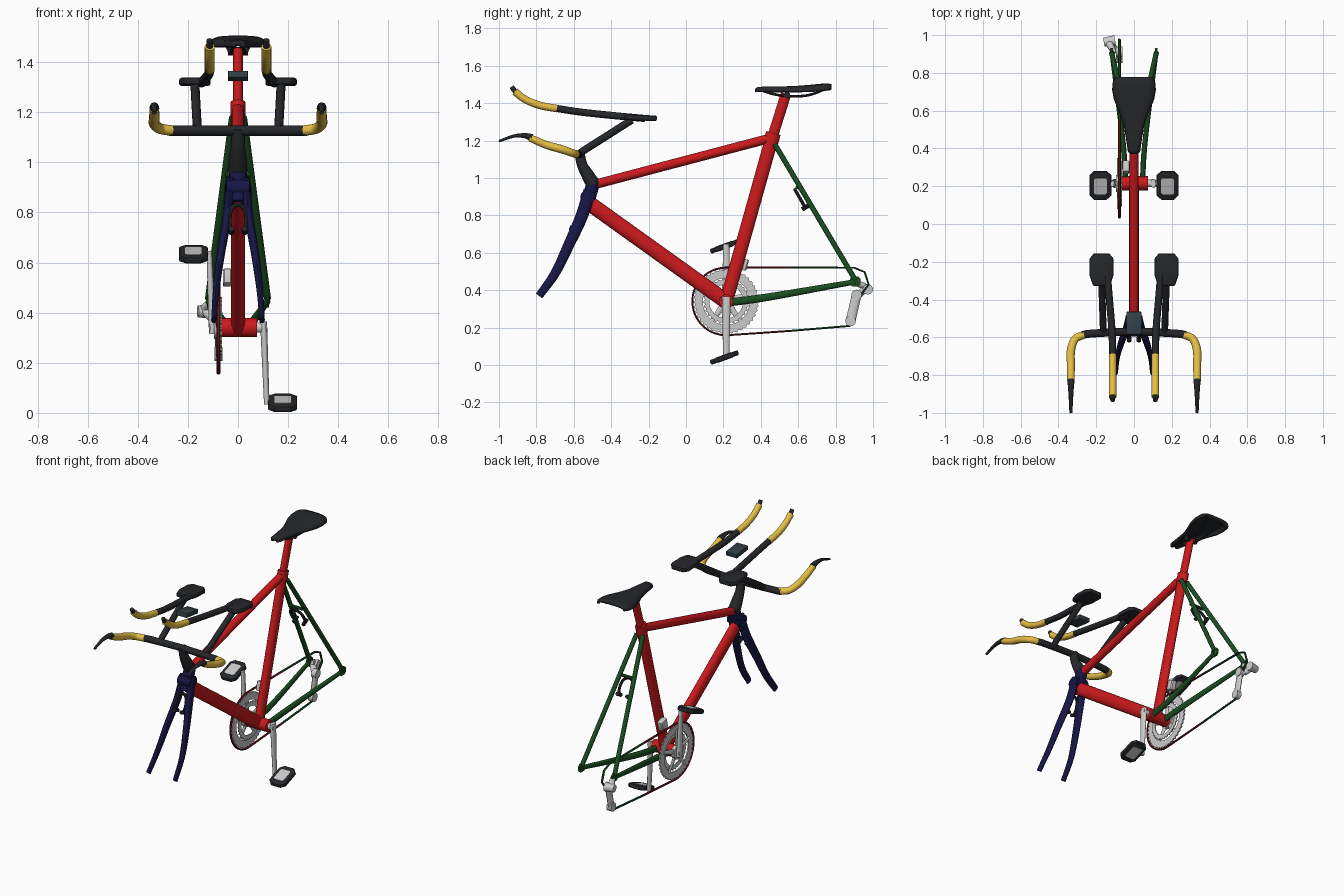
import bpy, bmesh, math
from mathutils import Vector, Matrix

if "Cube" in bpy.data.objects:
    bpy.data.objects.remove(bpy.data.objects["Cube"])

def material(name, rgb):
    m = bpy.data.materials.new(name)
    m.diffuse_color = (*rgb, 1)
    m.use_nodes = True
    m.node_tree.nodes["Principled BSDF"].inputs["Base Color"].default_value = m.diffuse_color
    return m

RED = material("red", (0.60, 0.01, 0.012))
GREEN = material("green", (0.01, 0.075, 0.015))
NAVY = material("navy", (0.008, 0.008, 0.06))
BLACK = material("black", (0.018, 0.02, 0.023))
YELLOW = material("yellow", (0.80, 0.52, 0.06))
SLATE = material("slate", (0.03, 0.05, 0.06))
CHAIN_RED = material("chain_red", (0.16, 0.012, 0.012))
GREY = None

def finish(name, bm, mat, mirror=False, bevel=0):
    bmesh.ops.recalc_face_normals(bm, faces=bm.faces)
    if bevel:
        bmesh.ops.bevel(bm, geom=[e for e in bm.edges if e.calc_face_angle(0) > 0.9],
                        offset=bevel, segments=2, affect='EDGES', profile=0.5)
    me = bpy.data.meshes.new(name)
    bm.to_mesh(me)
    bm.free()
    me.shade_smooth()
    me.set_sharp_from_angle(angle=math.radians(40))
    if mat:
        me.materials.append(mat)
    ob = bpy.data.objects.new(name, me)
    bpy.context.collection.objects.link(ob)
    if mirror:
        mod = ob.modifiers.new("mirror", 'MIRROR')
        mod.use_mirror_merge = False
    return ob

def tube(name, pts, radii, mat, mirror=False, ref=(1, 0, 0), sides=16, smooth=True):
    """Sweep an ellipse along a path; a radius is a number or (along ref, across ref)."""
    if not isinstance(radii, list):
        radii = [radii] * len(pts)
    rows = [Vector((*p, *(r if isinstance(r, tuple) else (r, r)))) for p, r in zip(pts, radii)]
    if smooth and len(rows) > 2:
        q = [2 * rows[0] - rows[1]] + rows + [2 * rows[-1] - rows[-2]]
        rows = []
        for a, b, c, d in zip(q, q[1:], q[2:], q[3:]):
            for k in range(6):
                t = k / 6
                rows.append(0.5 * (2 * b + (c - a) * t + (2 * a - 5 * b + 4 * c - d) * t * t
                                   + (3 * b - a - 3 * c + d) * t ** 3))
        rows.append(q[-2])
    bm = bmesh.new()
    rings = []
    for i, r in enumerate(rows):
        p = Vector(r[:3])
        t = (Vector(rows[min(i + 1, len(rows) - 1)][:3]) - Vector(rows[max(i - 1, 0)][:3])).normalized()
        s = Vector(ref)
        s = (s - t * s.dot(t)).normalized()
        n = t.cross(s)
        rings.append([bm.verts.new(p + s * (r[3] * math.cos(u)) + n * (r[4] * math.sin(u)))
                      for u in (2 * math.pi * k / sides for k in range(sides))])
    for a, b in zip(rings, rings[1:]):
        for k in range(sides):
            bm.faces.new((a[k], a[k - 1], b[k - 1], b[k]))
    bm.faces.new(rings[0])
    bm.faces.new(rings[-1])
    return finish(name, bm, mat, mirror)

def plate(name, outline, depth, mat, loc, rot=Matrix(), mirror=False, bevel=0):
    """Extrude an xy outline, centred on its thickness, then place it."""
    bm = bmesh.new()
    f = bm.faces.new([bm.verts.new((x, y, -depth / 2)) for x, y in outline])
    ext = bmesh.ops.extrude_face_region(bm, geom=[f])
    bmesh.ops.translate(bm, vec=(0, 0, depth), verts=[v for v in ext['geom'] if isinstance(v, bmesh.types.BMVert)])
    bm.transform(Matrix.Translation(loc) @ rot.to_4x4())
    return finish(name, bm, mat, mirror, bevel)

def octagon(a, b, c):
    return [(a, -b + c), (a, b - c), (a - c, b), (c - a, b), (-a, b - c), (-a, c - b), (c - a, -b), (a - c, -b)]

def ring(name, x, r_in, r_out, depth, teeth=0):
    """Flat ring standing in the yz plane around the crank axle."""
    n = teeth * 4 if teeth else 48
    bm = bmesh.new()
    loops = []
    for xx, outer in ((x - depth / 2, 0), (x - depth / 2, 1), (x + depth / 2, 1), (x + depth / 2, 0)):
        loop = []
        for k in range(n):
            r = r_out - (0.007 if teeth and k % 4 > 1 else 0) if outer else r_in
            u = 2 * math.pi * k / n
            loop.append(bm.verts.new((xx, BB[1] + r * math.cos(u), BB[2] + r * math.sin(u))))
        loops.append(loop)
    for a, b in zip(loops, loops[1:] + loops[:1]):
        for k in range(n):
            bm.faces.new((a[k - 1], a[k], b[k], b[k - 1]))
    return finish(name, bm, GREY)

BB = (0, 0.215, 0.34)
SEAT = (0, 0.46, 1.215)
rotx = lambda deg: Matrix.Rotation(math.radians(deg), 3, 'X')

# Main frame
tube("seat_tube", [BB, SEAT], (0.025, 0.036), RED)
tube("seat_post", [(0, 0.45, 1.18), (0, 0.535, 1.45)], (0.02, 0.028), RED)
tube("seat_clamp", [(0, 0.452, 1.185), (0, 0.467, 1.24)], (0.03, 0.04), RED)
tube("top_tube", [(0, -0.49, 0.965), SEAT], 0.025, RED)
tube("down_tube", [(0, -0.525, 0.87), BB], (0.027, 0.041), RED)
tube("bottom_bracket", [(-0.075, *BB[1:]), (0.075, *BB[1:])], 0.038, RED, ref=(0, 0, 1), sides=24)
tube("head_tube", [(0, -0.535, 0.84), (0, -0.492, 0.985)], 0.036, NAVY)

# Rear triangle
tube("seat_stay", [(0.022, 0.475, 1.18), (0.118, 0.905, 0.455)], 0.014, GREEN, True)
tube("chain_stay", [(0.045, 0.235, 0.335), (0.06, 0.45, 0.365), (0.118, 0.905, 0.445)],
     [(0.014, 0.021), (0.014, 0.02), (0.011, 0.014)], GREEN, True)
yz = Matrix(((0, 0, 1), (1, 0, 0), (0, 1, 0)))
plate("dropout", octagon(0.028, 0.026, 0.012), 0.012, GREEN, (0.118, 0.905, 0.447), yz, True)

# Fork
tube("fork_blade", [(0.03, -0.515, 0.93), (0.042, -0.56, 0.79), (0.068, -0.63, 0.635), (0.087, -0.70, 0.49), (0.096, -0.785, 0.37)],
     [(0.018, 0.034), (0.018, 0.033), (0.016, 0.029), (0.013, 0.025), (0.011, 0.021)], NAVY, True)
tube("fork_crown", [(-0.045, -0.525, 0.90), (0.045, -0.525, 0.90)], (0.035, 0.04), NAVY, ref=(0, 0, 1))

# Brakes
def brake(name, y, z, w, h, tilt):
    m = rotx(tilt)
    put = lambda x, dy, dz: Vector((0, y, z)) + m @ Vector((x, dy, dz))
    tube(name + "_caliper", [put(-w * .8, 0, -h), put(-w, 0, -h * .3), put(-w * .8, 0, h * .6), put(0, 0, h),
                             put(w * .8, 0, h * .6), put(w, 0, -h * .3), put(w * .8, 0, -h)], 0.009, BLACK, ref=(0, 1, 0), sides=8)
    tube(name + "_pad", [put(w * .75, -0.02, -h), put(w * .75, 0.025, -h)], 0.012, BLACK, True, sides=8)

brake("front_brake", -0.585, 0.78, 0.035, 0.055, -20)
brake("rear_brake", 0.61, 0.89, 0.046, 0.055, 30)
tube("rear_brake_bridge", [(-0.05, 0.595, 0.95), (0.05, 0.595, 0.95)], 0.01, GREEN, ref=(0, 0, 1), sides=8)

# Stem and base handlebar
tube("stem", [(0, -0.495, 0.965), (0, -0.525, 1.015), (0, -0.555, 1.07), (0, -0.57, 1.135)], [0.038, 0.034, 0.028, 0.027], BLACK)
tube("handlebar", [(-0.275, -0.588, 1.127), (-0.22, -0.58, 1.127), (0, -0.57, 1.127), (0.22, -0.58, 1.127), (0.275, -0.588, 1.127)],
     0.021, BLACK, ref=(0, 0, 1))
tube("handlebar_grip", [(0.265, -0.586, 1.127), (0.312, -0.61, 1.135), (0.334, -0.67, 1.155), (0.334, -0.75, 1.178), (0.334, -0.835, 1.215)],
     [0.021, 0.021, 0.022, 0.021, 0.019], YELLOW, True, ref=(0, 0, 1))
tube("brake_lever", [(0.334, -0.825, 1.215), (0.334, -0.86, 1.226), (0.334, -0.92, 1.224), (0.334, -1.0, 1.197)],
     [(0.02, 0.02), (0.016, 0.014), (0.012, 0.009), (0.008, 0.006)], BLACK, True)

# Forearm extensions and pads
tube("extension_support", [(0.157, -0.575, 1.125), (0.163, -0.55, 1.145), (0.172, -0.29, 1.31)], (0.018, 0.02), BLACK, True, smooth=False)
tube("extension_bar", [(0.145, -0.22, 1.318), (0.132, -0.38, 1.333), (0.117, -0.56, 1.352), (0.113, -0.70, 1.373)], 0.019, BLACK, True)
tube("extension_grip", [(0.113, -0.69, 1.371), (0.113, -0.78, 1.388), (0.113, -0.86, 1.42), (0.113, -0.915, 1.462)], 0.020, YELLOW, True)
tube("extension_cap", [(0.113, -0.91, 1.457), (0.113, -0.932, 1.488)], 0.013, BLACK, True)
plate("arm_pad", [(0.045, -0.085), (0.063, -0.03), (0.063, 0.06), (0.04, 0.088), (-0.04, 0.088), (-0.063, 0.06), (-0.063, -0.03), (-0.045, -0.085)],
      0.03, BLACK, (0.172, -0.243, 1.322), rotx(-2), True, 0.01)
plate("bike_computer", [(0.04, -0.06), (0.04, 0.06), (-0.04, 0.06), (-0.04, -0.06)], 0.028, SLATE, (0, -0.525, 1.345), rotx(-7), bevel=0.004)

# Saddle: cross-sections lofted from nose to tail (y, half width, top, side drop)
bm = bmesh.new()
rows = []
for y, w, top, drop in ((0.37, 0.018, 1.478, 0.018), (0.385, 0.033, 1.487, 0.025), (0.45, 0.042, 1.490, 0.03), (0.53, 0.056, 1.490, 0.03),
                        (0.60, 0.082, 1.493, 0.032), (0.66, 0.107, 1.498, 0.035), (0.71, 0.116, 1.503, 0.036),
                        (0.755, 0.112, 1.506, 0.036), (0.777, 0.098, 1.502, 0.03)):
    rows.append([bm.verts.new((w * math.sin(k / 6 * math.pi / 2), y, top - drop * abs(k / 6) ** 3)) for k in range(-6, 7)])
for a, b in zip(rows, rows[1:]):
    for k in range(12):
        bm.faces.new((a[k], a[k + 1], b[k + 1], b[k]))
saddle = finish("saddle", bm, BLACK)
mod = saddle.modifiers.new("thickness", 'SOLIDIFY')
mod.thickness = 0.016
tube("saddle_rail", [(0.015, 0.395, 1.472), (0.025, 0.47, 1.448), (0.03, 0.56, 1.437), (0.035, 0.66, 1.444), (0.05, 0.755, 1.48)],
     0.007, BLACK, True, sides=8)
tube("saddle_clamp", [(-0.04, 0.54, 1.443), (0.04, 0.54, 1.443)], 0.017, BLACK, ref=(0, 0, 1))

# Chainrings with a five-arm spider
ring("large_chainring", -0.078, 0.125, 0.174, 0.008, 40)
ring("small_chainring", -0.066, 0.09, 0.122, 0.006, 30)
ring("chainring_hub", -0.085, 0.004, 0.045, 0.02)
for k in range(5):
    u = math.pi / 2 + k * math.tau / 5
    at = lambda r: (-0.083, BB[1] + r * math.cos(u), BB[2] + r * math.sin(u))
    tube("spider_arm", [at(0.03), at(0.14)], [(0.006, 0.018), (0.006, 0.01)], GREY, sides=8)

# Cranks, pedals: left arm up, right arm down
tube("crank_axle", [(-0.115, *BB[1:]), (0.115, *BB[1:])], 0.02, GREY, ref=(0, 0, 1))
for sx, sz, side in ((-1, 1, "left"), (1, -1, "right")):
    pz = BB[2] + sz * 0.297
    tube(side + "_crank", [(sx * 0.102, BB[1], BB[2] - sz * 0.025), (sx * 0.115, BB[1], pz + sz * 0.01)], [(0.014, 0.024), (0.011, 0.016)], GREY)
    tube(side + "_pedal_axle", [(sx * 0.11, BB[1], pz), (sx * 0.15, BB[1], pz)], 0.01, GREY, ref=(0, 0, 1), sides=12)
    tilt = rotx(20)
    loc = (sx * 0.178, 0.205, pz - 0.003)
    plate(side + "_pedal", octagon(0.058, 0.08, 0.025), 0.026, BLACK, loc, tilt, bevel=0.008)
    plate(side + "_pedal_plate", octagon(0.035, 0.045, 0.008), 0.031, GREY, loc, tilt)

# Chain, red in front and green behind
CX = -0.078
arc = [(CX, BB[1] + 0.181 * math.cos(u), BB[2] + 0.181 * math.sin(u))
       for u in (math.radians(90 + 180 * k / 20) for k in range(21))]
link = (0.008, 0.006)
tube("chain_front", [(CX, 0.55, 0.521)] + arc + [(CX, 0.55, 0.182)], link, CHAIN_RED, sides=6, smooth=False)
tube("chain_top", [(CX, 0.55, 0.521), (CX, 0.90, 0.520), (CX, 0.955, 0.497), (CX, 0.977, 0.43), (CX, 0.945, 0.388), (CX, 0.918, 0.36)],
     link, GREEN, sides=6, smooth=False)
tube("chain_bottom", [(CX, 0.55, 0.182), (CX, 0.875, 0.209), (CX, 0.897, 0.235)], link, GREEN, sides=6, smooth=False)

# Derailleurs
cage = [(CX, 0.912, 0.375), (CX, 0.88, 0.235)]
tube("rear_cage", cage, (0.013, 0.026), GREY, sides=12)
for p in cage:
    tube("guide_wheel", [(p[0] - 0.016, *p[1:]), (p[0] + 0.016, *p[1:])], 0.028, GREY, ref=(0, 0, 1))
tube("rear_derailleur_arm", [(-0.105, 0.905, 0.44), (-0.13, 0.955, 0.415), (-0.1, 0.925, 0.375)], [0.014, 0.02, 0.018], GREY, ref=(0, 0, 1))
tube("rear_derailleur_body", [(-0.16, 0.962, 0.405), (-0.10, 0.972, 0.405)], [0.024, 0.028], GREY, ref=(0, 0, 1))
plate("front_derailleur", octagon(0.018, 0.03, 0.006), 0.06, GREY, (-0.042, 0.30, 0.54), rotx(-15), bevel=0.004)
